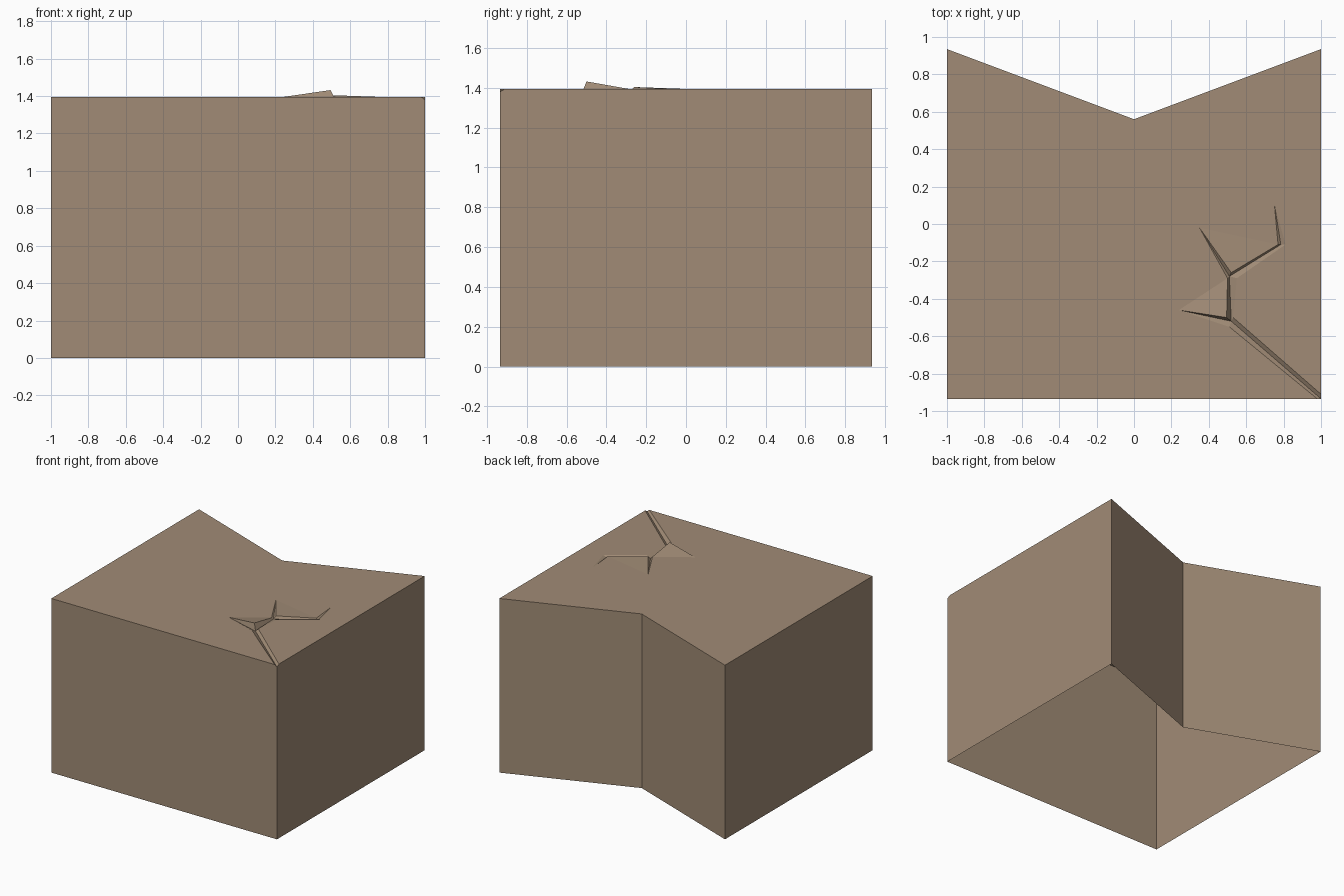
import bpy
import bmesh

default = bpy.data.objects.get("Cube")
if default:
    bpy.data.objects.remove(default, do_unlink=True)

# One clay-brown stone colour
stone = bpy.data.materials.new("brown_stone")
stone.use_nodes = True
colour = (0.355, 0.26, 0.18, 1)
stone.diffuse_color = colour
stone.node_tree.nodes["Principled BSDF"].inputs["Base Color"].default_value = colour

TOP, HALF_X, HALF_Y, NOTCH_Y = 1.395, 1.0, 0.935, 0.56

bm = bmesh.new()


def vert(x, y, lift=0.0):
    return bm.verts.new((x, y, TOP + lift))


def face(*verts):
    unique = list(dict.fromkeys(verts))
    if len(unique) > 2:
        bm.faces.new(unique)


# Floor line of the V-shaped crack
floor = {
    "corner": vert(HALF_X, -HALF_Y, -0.015),
    "fork": vert(0.52, -0.52, -0.015),
    "middle": vert(0.51, -0.28, -0.012),
    "bend": vert(0.785, -0.11, -0.012),
}

# Rim of the crack: x, y, lift and the floor point below (None for a tip)
rim_data = [
    (0.98, -HALF_Y, 0, "corner"),
    (0.51, -0.55, 0, "fork"),
    (0.24, -0.46, 0, None),
    (0.495, -0.50, 0.037, "fork"),
    (0.50, -0.29, 0, "middle"),
    (0.35, -0.02, 0, None),
    (0.52, -0.26, 0.009, "middle"),
    (0.77, -0.11, 0, "bend"),
    (0.75, 0.11, 0, None),
    (0.81, -0.11, 0, "bend"),
    (0.55, -0.29, 0, "middle"),
    (0.53, -0.50, 0, "fork"),
    (HALF_X, -0.91, 0, "corner"),
]
rim = [vert(x, y, lift) for x, y, lift, _ in rim_data]
below = [floor[d[3]] if d[3] else v for d, v in zip(rim_data, rim)]

# Sloping crack walls
for i in range(len(rim) - 1):
    face(rim[i + 1], rim[i], below[i], below[i + 1])

# Two chips with a lifted corner, beside the crack
lifted = [i for i, d in enumerate(rim_data) if d[2] > 0]
for i in lifted:
    face(rim[i - 1], rim[i], rim[i + 1])

# Flat top, following the crack rim in from the front corner
front_right = vert(-HALF_X, -HALF_Y)
back = [vert(HALF_X, HALF_Y), vert(0, NOTCH_Y), vert(-HALF_X, HALF_Y)]
face(front_right, *[v for i, v in enumerate(rim) if i not in lifted], *back)


def base(v):
    return bm.verts.new((v.co.x, v.co.y, 0))


# Outer walls, open underneath, with a notched back
feet = [base(v) for v in (front_right, floor["corner"], *back)]
face(feet[0], feet[1], floor["corner"], rim[0], front_right)
face(feet[1], feet[2], back[0], rim[-1], floor["corner"])
face(feet[2], feet[3], back[1], back[0])
face(feet[3], feet[4], back[2], back[1])
face(feet[4], feet[0], front_right, back[2])

mesh = bpy.data.meshes.new("cracked_block")
bm.to_mesh(mesh)
bm.free()
mesh.materials.append(stone)
block = bpy.data.objects.new("cracked_block", mesh)
bpy.context.collection.objects.link(block)
